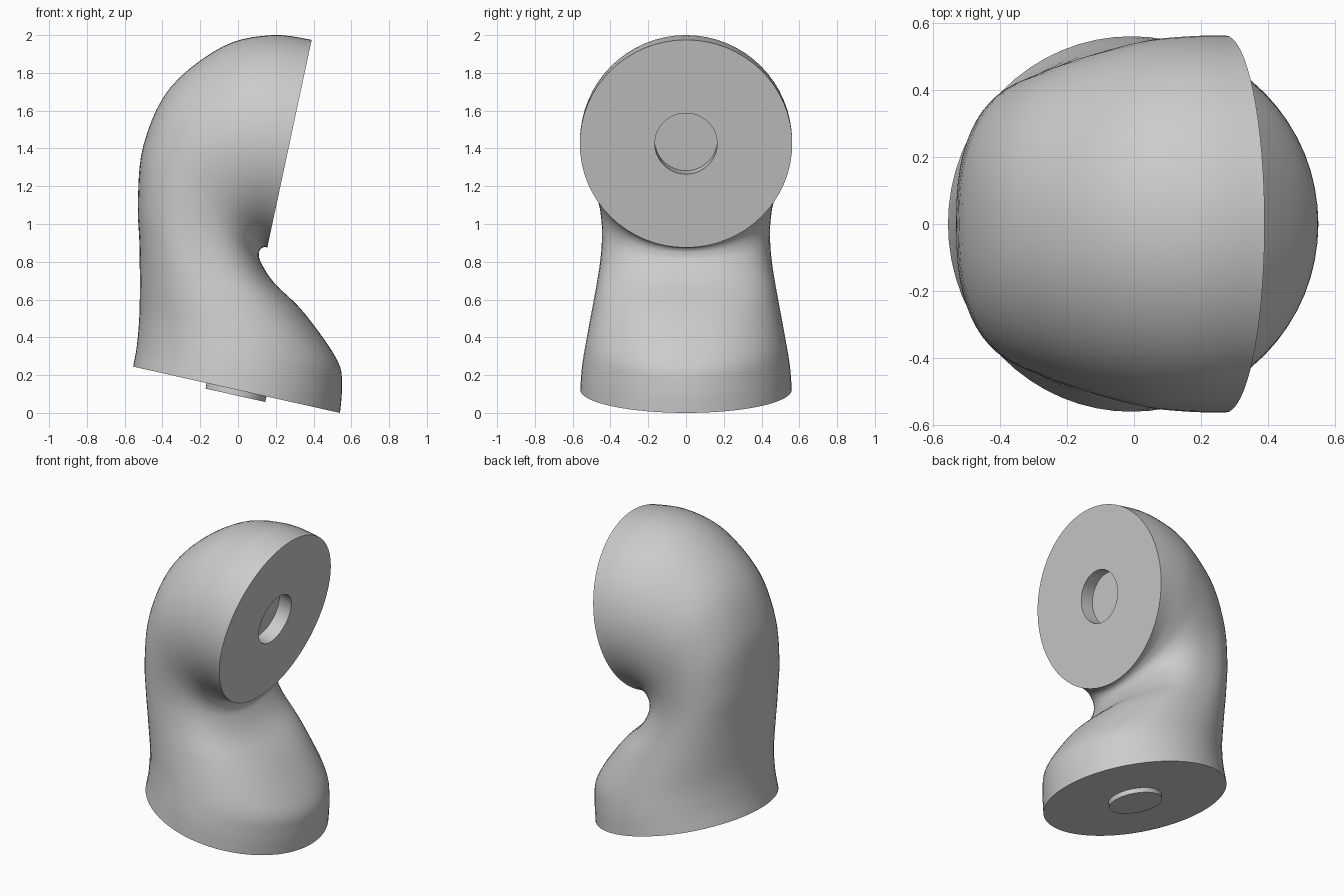
import bpy, bmesh, math
from mathutils import Vector

cube = bpy.data.objects.get("Cube")
if cube:
    bpy.data.objects.remove(cube)

SEGMENTS = 64
STEPS = 5

# Sections of the bent tube: outer x, outer z, inner x, inner z, half width, squareness
sections = [Vector(s) for s in (
    (-.555, .245, .54, 0, .56, 2),
    (-.535, .36, .55, .14, .55, 2),
    (-.522, .52, .525, .28, .525, 2.1),
    (-.52, .7, .35, .53, .485, 2.3),
    (-.522, .9, .19, .69, .455, 2.5),
    (-.53, 1.12, .12, .8, .445, 2.5),
    (-.5, 1.42, .111, .845, .46, 2.3),
    (-.36, 1.72, .12, .868, .5, 2.1),
    (-.08, 1.94, .136, .877, .545, 2),
    (.18, 2, .148, .878, .56, 2),
    (.39, 1.975, .155, .875, .5625, 2),
)]


def smooth_path(keys):
    """Catmull-Rom curve through the key sections."""
    path = []
    for i in range(len(keys) - 1):
        a, b, c, d = (keys[min(max(i + k, 0), len(keys) - 1)] for k in (-1, 0, 1, 2))
        for s in range(STEPS):
            t = s / STEPS
            path.append(b + (c - a) * t / 2 + (a * 2 - b * 5 + c * 4 - d) * t**2 / 2
                        + (b * 3 - a - c * 3 + d) * t**3 / 2)
    return path + [keys[-1]]


def rounded(value, power):
    return math.copysign(abs(value) ** (2 / power), value)


def section_ring(bm, section):
    ox, oz, ix, iz, width, power = section
    centre = Vector((ox + ix, 0, oz + iz)) / 2
    half = Vector((ox - ix, 0, oz - iz)) / 2
    ring = []
    for k in range(SEGMENTS):
        angle = math.tau * k / SEGMENTS
        side = Vector((0, width * rounded(math.sin(angle), power), 0))
        ring.append(bm.verts.new(centre + half * rounded(math.cos(angle), power) + side))
    return ring


def bridge(bm, first, second):
    for k in range(SEGMENTS):
        n = (k + 1) % SEGMENTS
        bm.faces.new((first[k], first[n], second[n], second[k]))


def coupling(bm, ring, section, radius, shift):
    """Flat end face with a round plug or socket, moved by shift along +normal."""
    ox, oz, ix, iz = section[:4]
    centre = Vector((ox + ix, 0, oz + iz)) / 2
    along = Vector((ox - ix, 0, oz - iz)).normalized()
    normal = Vector((along.z, 0, -along.x))
    for offset in (0, shift):
        small = []
        for k in range(SEGMENTS):
            angle = math.tau * k / SEGMENTS
            spoke = along * math.cos(angle) + Vector((0, math.sin(angle), 0))
            small.append(bm.verts.new(centre + spoke * radius + normal * offset))
        bridge(bm, ring, small)
        ring = small
    bm.faces.new(ring)


# Bent tube with a plug below and a socket in the upper face
bm = bmesh.new()
rings = [section_ring(bm, s) for s in smooth_path(sections)]
for lower, upper in zip(rings, rings[1:]):
    bridge(bm, lower, upper)
lower_along = sections[0]
coupling(bm, rings[0], lower_along, .162, -.03)
coupling(bm, rings[-1], sections[-1], .165, -.09)
bmesh.ops.recalc_face_normals(bm, faces=bm.faces)

mesh = bpy.data.meshes.new("elbow_link")
bm.to_mesh(mesh)
bm.free()
elbow = bpy.data.objects.new("elbow_link", mesh)
bpy.context.collection.objects.link(elbow)

# Plain grey finish
grey = bpy.data.materials.new("light_grey")
grey.use_nodes = True
colour = (.6, .6, .6, 1)
grey.diffuse_color = colour
grey.node_tree.nodes["Principled BSDF"].inputs["Base Color"].default_value = colour
mesh.materials.append(grey)

bpy.ops.object.select_all(action='DESELECT')
elbow.select_set(True)
bpy.context.view_layer.objects.active = elbow
bpy.ops.object.shade_smooth_by_angle(angle=math.radians(40))
